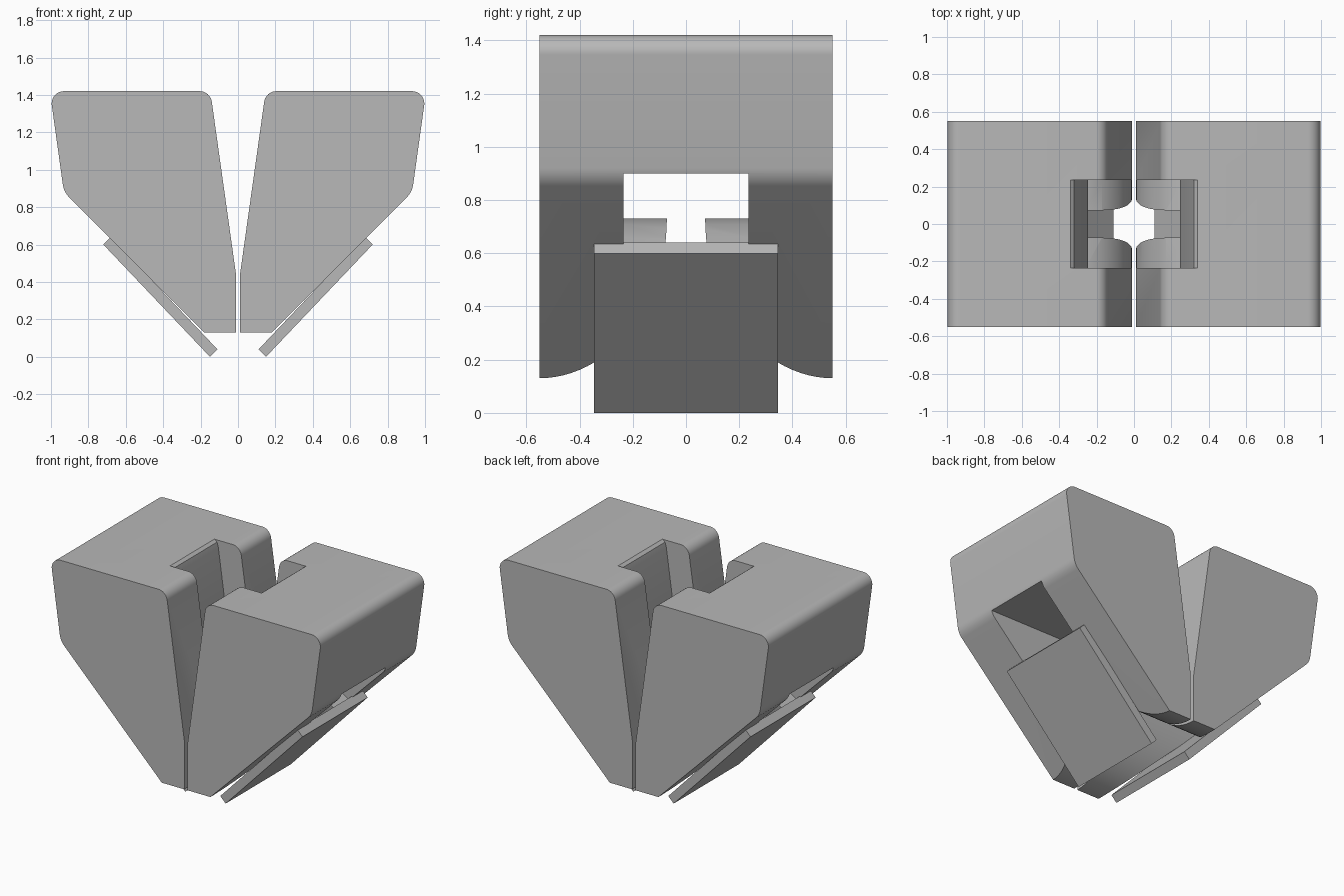
import bpy, bmesh, math
from mathutils import Vector

cube = bpy.data.objects.get("Cube")
if cube:
    bpy.data.objects.remove(cube, do_unlink=True)

grey = bpy.data.materials.new("plain_grey")
grey.use_nodes = True
COLOUR = (0.48, 0.48, 0.48, 1)
grey.diffuse_color = COLOUR
grey.node_tree.nodes["Principled BSDF"].inputs["Base Color"].default_value = COLOUR


def fillet(corners, steps=8):
    """Round each (x, z, radius) corner of a closed outline."""
    out = []
    for i, (x, z, r) in enumerate(corners):
        p = Vector((x, z))
        if r == 0:
            out.append(p)
            continue
        a = (Vector(corners[i - 1][:2]) - p).normalized()
        b = (Vector(corners[(i + 1) % len(corners)][:2]) - p).normalized()
        half = a.angle(b) / 2
        centre = p + (a + b).normalized() * (r / math.sin(half))
        start = p + a * (r / math.tan(half)) - centre
        end = p + b * (r / math.tan(half)) - centre
        for k in range(steps + 1):
            t = k / steps
            out.append(centre + (start * (1 - t) + end * t).normalized() * r)
    return out


def prism(name, outline, place, depth):
    """Extrude an outline; place(u, v, d) maps it into space."""
    bm = bmesh.new()
    face = bm.faces.new([bm.verts.new(place(u, v, depth[0])) for u, v in outline])
    shift = Vector(place(0, 0, depth[1])) - Vector(place(0, 0, depth[0]))
    new = bmesh.ops.extrude_face_region(bm, geom=[face])["geom"]
    bmesh.ops.translate(bm, vec=shift, verts=[g for g in new if isinstance(g, bmesh.types.BMVert)])
    bmesh.ops.recalc_face_normals(bm, faces=bm.faces)
    mesh = bpy.data.meshes.new(name)
    bm.to_mesh(mesh)
    bm.free()
    mesh.materials.append(grey)
    obj = bpy.data.objects.new(name, mesh)
    bpy.context.collection.objects.link(obj)
    return obj


def activate(obj):
    bpy.ops.object.select_all(action='DESELECT')
    obj.select_set(True)
    bpy.context.view_layer.objects.active = obj


def cut(obj, cutter):
    mod = obj.modifiers.new("cut", 'BOOLEAN')
    mod.operation = 'DIFFERENCE'
    mod.solver = 'EXACT'
    mod.object = cutter
    activate(obj)
    bpy.ops.object.modifier_apply(modifier=mod.name)
    bpy.data.objects.remove(cutter, do_unlink=True)


# Jaw outline
jaw_outline = fillet([(0.012, 0.13, 0), (0.18, 0.13, 0), (0.931, 0.881, 0.12),
                      (1.006, 1.42, 0.065), (0.148, 1.42, 0.065), (0.012, 0.45, 0)])

# Slot: open at the inner side and top, with a window out to the sloped face
crest = [(0.66, 0.61), (0.58, 0.66), (0.48, 0.71), (0.37, 0.73), (0.26, 0.725),
         (0.17, 0.69), (0.09, 0.62), (0.04, 0.54), (0.005, 0.44), (-0.1, 0.44)]
slot_outline = [(-0.1, 1.6), (0.34, 1.6), (0.34, 1.42), (0.32, 1.405), (0.31, 1.37),
                (0.245, 0.9), (1.2, 0.9), (1.2, 0.61)] + crest

# Flared throat narrowing upwards
flare = []
for k in range(25):
    a = math.pi / 2 * k / 24
    flare.append((0.555 - 0.483 * math.sin(a), 0.73 - 0.6 * math.cos(a)))
half = [(0.555, -0.1)] + flare + [(0.072, 0.8)]
throat_outline = half + [(-y, z) for y, z in reversed(half)]

# Sloping pad under each jaw
pad_outline = [(0.15, 0.0), (0.72, 0.60), (0.68, 0.64), (0.11, 0.04)]

for side, s in (("left", 1), ("right", -1)):
    def across(x, z, y, s=s):
        return (s * x, y, z)

    def along(y, z, x, s=s):
        return (s * x, y, z)

    jaw = prism(side + "_jaw", jaw_outline, across, (-0.55, 0.55))
    cut(jaw, prism("slot_cutter", slot_outline, across, (-0.235, 0.235)))
    cut(jaw, prism("throat_cutter", throat_outline, along, (-0.2, 1.3)))
    activate(jaw)
    bpy.ops.object.shade_smooth_by_angle(angle=math.radians(30))

    prism(side + "_pad", pad_outline, across, (-0.345, 0.345))
